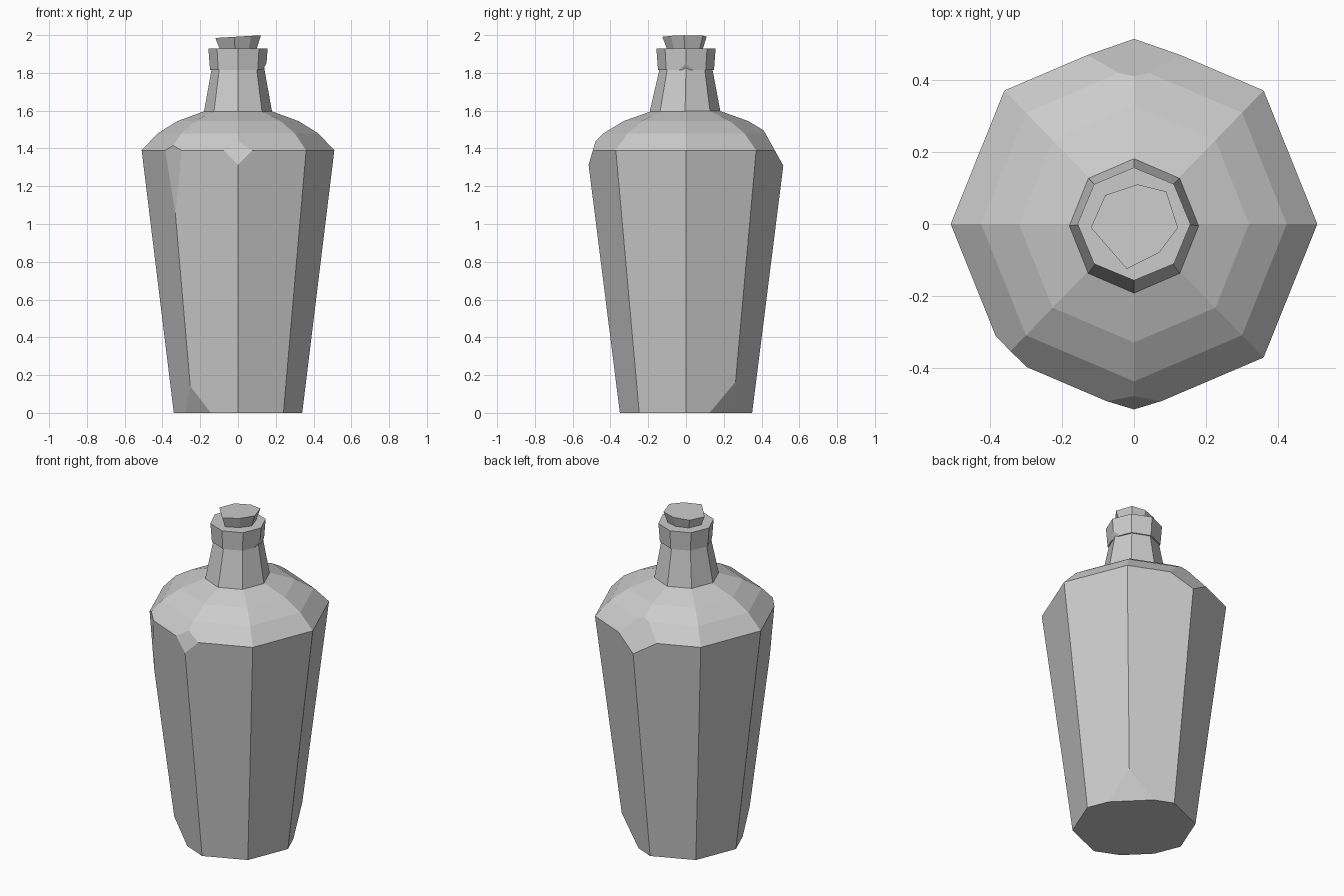
import bpy, bmesh
from math import cos, sin, pi, radians
from mathutils import Vector

cube = bpy.data.objects.get("Cube")
if cube:
    bpy.data.objects.remove(cube, do_unlink=True)

grey = bpy.data.materials.new("plain grey")
grey.use_nodes = True
colour = (0.6, 0.6, 0.6, 1)
grey.diffuse_color = colour
grey.node_tree.nodes["Principled BSDF"].inputs["Base Color"].default_value = colour


def octagon(r, z, depth=1.0, shift=0.0):
    return [Vector((r * cos(k * pi / 4), r * depth * sin(k * pi / 4) + shift, z)) for k in range(8)]


def loft(name, rings, chips=()):
    """Closed solid through rings; each chip (angle, d1, z1, d2, z2) slices off a corner."""
    bm = bmesh.new()
    loops = [[bm.verts.new(p) for p in ring] for ring in rings]
    n = len(loops[0])
    for low, high in zip(loops, loops[1:]):
        for i in range(n):
            j = (i + 1) % n
            bm.faces.new((low[i], low[j], high[j], high[i]))
    bm.faces.new(loops[0][::-1])
    bm.faces.new(loops[-1])
    for angle, d1, z1, d2, z2 in chips:
        a = radians(angle)
        out = Vector((cos(a), sin(a), 0))
        low, high = out * d1 + Vector((0, 0, z1)), out * d2 + Vector((0, 0, z2))
        side = Vector((-sin(a), cos(a), 0))
        normal = side.cross(high - low).normalized()
        cut = bmesh.ops.bisect_plane(
            bm, geom=bm.verts[:] + bm.edges[:] + bm.faces[:],
            plane_co=low, plane_no=normal, clear_outer=True)
        edges = [e for e in cut["geom_cut"] if isinstance(e, bmesh.types.BMEdge)]
        bmesh.ops.holes_fill(bm, edges=edges)
    bmesh.ops.recalc_face_normals(bm, faces=bm.faces[:])
    mesh = bpy.data.meshes.new(name)
    bm.to_mesh(mesh)
    bm.free()
    mesh.materials.append(grey)
    obj = bpy.data.objects.new(name, mesh)
    bpy.context.collection.objects.link(obj)
    return obj


# Tapered body with rounded shoulders and chipped corners
profile = [(0.34, 0), (0.51, 1.39), (0.425, 1.48), (0.32, 1.545), (0.17, 1.6)]
loft("bottle_body", [octagon(r, z, 1.03) for r, z in profile], [
    (-90, 0.52, 1.30, 0.49, 1.40),
    (90, 0.52, 1.30, 0.47, 1.39),
    (-135, 0.477, 1.07, 0.492, 1.39),
    (-135, 0.306, 0, 0.346, 0.10),
    (45, 0.293, 0, 0.346, 0.12),
])

# Neck
loft("bottle_neck", [octagon(0.18, 1.595, 1.04, -0.005), octagon(0.138, 1.83)])

# Collar around the mouth, nicked on one corner
loft("bottle_collar", [octagon(0.148, 1.815), octagon(0.157, 1.93)],
     [(0, 0.13, 1.81, 0.16, 1.87)])

# Rough seven-sided cork, flared and tilted at the top
outline = [(-0.12, -0.01), (-0.02, -0.125), (0.07, -0.08), (0.122, -0.01),
           (0.09, 0.09), (0.01, 0.11), (-0.08, 0.08)]
loft("cork", [[Vector((x * 0.8, y * 0.8, 1.925)) for x, y in outline],
              [Vector((x, y, 1.992 + x * 0.06)) for x, y in outline]])
